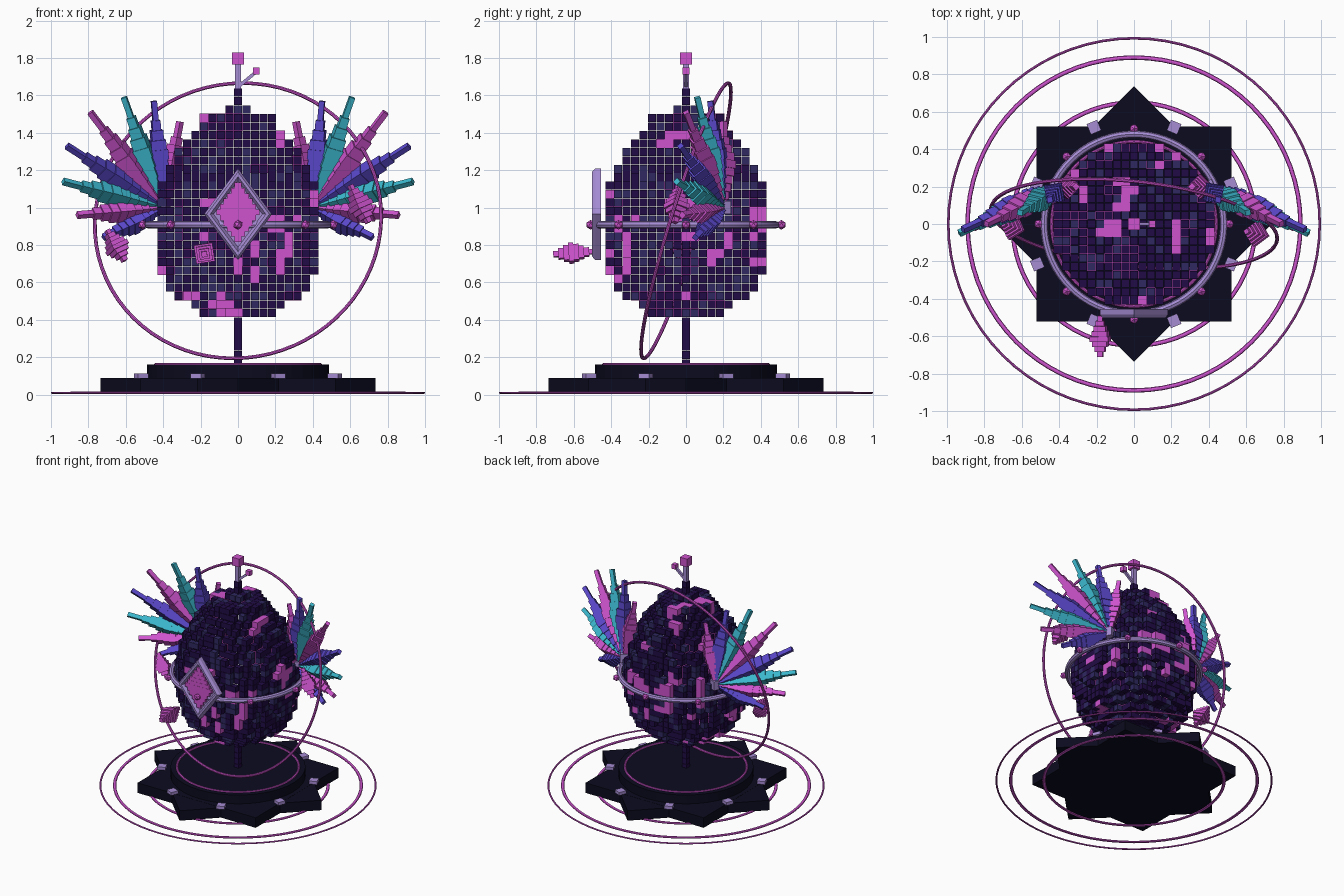
import bpy, bmesh, math, random
from mathutils import Matrix, Vector

if "Cube" in bpy.data.objects:
    bpy.data.objects.remove(bpy.data.objects["Cube"])

random.seed(7)


def srgb(h):
    c = [int(h[i:i + 2], 16) / 255 for i in (0, 2, 4)]
    return [x / 12.92 if x <= 0.04045 else ((x + 0.055) / 1.055) ** 2.4 for x in c] + [1]


def material(name, h):
    m = bpy.data.materials.new(name)
    m.diffuse_color = srgb(h)
    m.use_nodes = True
    m.node_tree.nodes["Principled BSDF"].inputs["Base Color"].default_value = m.diffuse_color
    return m


PLUM = material("dark plum", "210C46")
NAVY = material("dusky navy", "2E2860")
MAGENTA = material("magenta", "CF54CF")
INDIGO = material("indigo", "5A48CC")
CYAN = material("cyan", "3CB8CE")
LAVENDER = material("lavender", "A68CD4")
BLACK = material("blue black", "0B0B1F")


def finish(name, bm, *mats):
    bmesh.ops.recalc_face_normals(bm, faces=bm.faces)
    me = bpy.data.meshes.new(name)
    bm.to_mesh(me)
    bm.free()
    for m in mats:
        me.materials.append(m)
    ob = bpy.data.objects.new(name, me)
    bpy.context.collection.objects.link(ob)
    return ob


def add_box(bm, size, matrix, index=0):
    geo = bmesh.ops.create_cube(bm, size=1, matrix=matrix @ Matrix.Diagonal((*size, 1)))
    for f in {f for v in geo["verts"] for f in v.link_faces}:
        f.material_index = index


def box(name, size, loc, mat, angle=0):
    bm = bmesh.new()
    add_box(bm, size, Matrix.Translation(loc) @ Matrix.Rotation(angle, 4, 'Z'))
    return finish(name, bm, mat)


def ring(name, radius, tube, loc, mat, normal=(0, 0, 1), flat=1.0):
    bpy.ops.mesh.primitive_torus_add(major_radius=radius, minor_radius=tube, location=loc,
                                     major_segments=72, minor_segments=8)
    ob = bpy.context.object
    ob.name = name
    ob.scale.z = flat
    ob.rotation_euler = Vector(normal).to_track_quat('Z', 'Y').to_euler()
    ob.data.materials.append(mat)
    bpy.ops.object.shade_smooth_by_angle()
    return ob


def stack(name, start, end, widths, mat, roll=math.pi / 4):
    """Square slabs of changing width strung along a line."""
    a, b = Vector(start), Vector(end)
    d = b - a
    rot = d.to_track_quat('Z', 'Y').to_matrix().to_4x4() @ Matrix.Rotation(roll, 4, 'Z')
    n = len(widths)
    bm = bmesh.new()
    for i, w in enumerate(widths):
        p = a + d * ((i + 0.5) / n)
        add_box(bm, (w, w, d.length / n), Matrix.Translation(p) @ rot)
    return finish(name, bm, mat)


# Eight-pointed base from two crossed squares, with a round upper tier
for k in range(2):
    h = 0.08 - 0.001 * k
    box("base_square", (1.04, 1.04, h), (0, 0, 0.01 + h / 2), BLACK, k * math.pi / 4)
bm = bmesh.new()
bmesh.ops.create_cone(bm, cap_ends=True, segments=40, radius1=0.487, radius2=0.487, depth=0.075,
                      matrix=Matrix.Translation((0, 0, 0.1225)))
finish("base_tier", bm, BLACK)
ring("tier_ring", 0.44, 0.009, (0, 0, 0.161), MAGENTA)

# Clamps in the notches of the base
for k in range(8):
    a = math.radians(22.5 + 45 * k)
    box("base_clamp", (0.06, 0.06, 0.025), (0.56 * math.cos(a), 0.56 * math.sin(a), 0.1), LAVENDER, a)

# Ground rings
ring("inner_ground_ring", 0.65, 0.012, (0, 0, 0.01), MAGENTA, flat=0.6)
ring("middle_ground_ring", 0.89, 0.012, (0, 0, 0.01), MAGENTA, flat=0.6)
ring("outer_ground_ring", 0.993, 0.007, (0, 0, 0.01), MAGENTA, flat=0.8)

# Egg shell of small cubes, one radius (in cubes) per layer
P, Z0 = 0.0453, 0.415
radii = [4.3, 5.8, 7.2, 8.1, 8.5, 9.0, 9.2, 9.4, 9.5, 9.5, 9.5, 9.5, 9.5,
         9.4, 9.2, 9.0, 8.6, 8.2, 7.6, 7.1, 6.2, 5.4, 4.6, 4.2, 1.5]
solid = {(x, y, k) for k, r in enumerate(radii) for x in range(-10, 11) for y in range(-10, 11)
         if x * x + y * y <= r * r}
steps = [(1, 0, 0), (-1, 0, 0), (0, 1, 0), (0, -1, 0), (0, 0, 1), (0, 0, -1)]


def around(c):
    return [(c[0] + s[0], c[1] + s[1], c[2] + s[2]) for s in steps]


shell = sorted(c for c in solid if any(n not in solid for n in around(c)))
shell_set = set(shell)
tint = {c: (1 if random.random() < 0.25 else 0) for c in shell}
for _ in range(50):                       # wandering magenta trails
    c = random.choice(shell)
    for _ in range(random.randint(1, 7)):
        tint[c] = 2
        c = random.choice([n for n in around(c) if n in shell_set] or [c])
bm = bmesh.new()
for c in shell:
    s = P * (1.04 if tint[c] == 2 else 0.95)
    add_box(bm, (s, s, s), Matrix.Translation((c[0] * P, c[1] * P, Z0 + (c[2] + 0.5) * P)), tint[c])
finish("egg_shell", bm, PLUM, NAVY, MAGENTA)

# Central column under and over the egg
bm = bmesh.new()
for k in list(range(-6, 1)) + [25, 26]:
    add_box(bm, (P * 0.95,) * 3, Matrix.Translation((0, 0, Z0 + (k + 0.5) * P)))
finish("spine", bm, PLUM)

# Finial with a side twig
box("finial_rod", (0.03, 0.03, 0.16), (0, 0, 1.70), LAVENDER)
box("finial_cube", (0.062, 0.062, 0.065), (0, 0, 1.798), MAGENTA)
stack("finial_twig", (0.0, 0, 1.645), (0.09, 0, 1.72), [0.018], LAVENDER, 0)
box("twig_cube", (0.036, 0.036, 0.036), (0.097, 0, 1.73), MAGENTA)

# Equator band with gems
ring("equator_band", 0.48, 0.02, (0, 0, 0.908), LAVENDER)
for k in range(8):
    a = k * math.pi / 4
    bm = bmesh.new()
    bmesh.ops.create_icosphere(bm, subdivisions=1, radius=0.026,
                               matrix=Matrix.Translation((0.51 * math.cos(a), 0.51 * math.sin(a), 0.908)))
    finish("band_gem", bm, MAGENTA)

# Tilted orbit ring
ring("orbit_ring", 0.77, 0.01, (0, 0, 0.93), MAGENTA, (0.11, 1, -0.31))

# Front diamond frame: nested diamond loops with a raised rim
bm = bmesh.new()
loops = []
for s, y in [(1, -0.455), (1, -0.485), (0.92, -0.503), (0.82, -0.503), (0.72, -0.48)]:
    loops.append([bm.verts.new((0.182 * s * x, y, 0.965 + 0.245 * s * z))
                  for x, z in [(1, 0), (0, 1), (-1, 0), (0, -1)]])
for A, B in zip(loops, loops[1:]):
    for i in range(4):
        bm.faces.new((A[i], A[(i + 1) % 4], B[(i + 1) % 4], B[i]))
bm.faces.new(loops[0])
bm.faces.new(loops[-1])
finish("diamond_frame", bm, LAVENDER)

# Stepped crystal inside the frame
bm = bmesh.new()
for i in range(-5, 6):
    w = 0.23 * (1 - abs(i) / 6)
    add_box(bm, (w, 0.02 + w * 0.06, 0.029), Matrix.Translation((0, -0.485, 0.975 + i * 0.029)))
finish("diamond_crystal", bm, MAGENTA)

# Mirrored fans of stepped feathers
feather = [0.028, 0.042, 0.056, 0.07, 0.084, 0.094, 0.082, 0.064, 0.046, 0.03, 0.03]
fan = [((0.31, 0.20, 1.46), MAGENTA), ((0.45, 0.13, 1.57), INDIGO), ((0.61, 0.06, 1.59), CYAN),
       ((0.79, 0.00, 1.51), MAGENTA), ((0.915, -0.03, 1.33), INDIGO), ((0.935, -0.05, 1.14), CYAN),
       ((0.86, -0.02, 0.96), MAGENTA), ((0.72, 0.05, 0.84), INDIGO)]
for side in (-1, 1):
    root = Vector((side * 0.40, 0.2, 1.0))
    box("wing_joint", (0.06, 0.06, 0.07), root, LAVENDER, side * 0.45)
    for (x, y, z), mat in fan:
        stack("feather", root, (side * x, y, z), feather, mat)

# Floating shards
shard = [0.025, 0.045, 0.065, 0.085, 0.1, 0.08, 0.055, 0.03]
stack("front_shard", (-0.18, -0.49, 0.765), (-0.18, -0.71, 0.75), shard, MAGENTA, 0.15)
stack("left_shard", (-0.70, 0.0, 0.88), (-0.605, -0.03, 0.715), shard, MAGENTA)
stack("right_shard", (0.60, -0.04, 1.12), (0.70, -0.06, 0.92), shard, MAGENTA)
